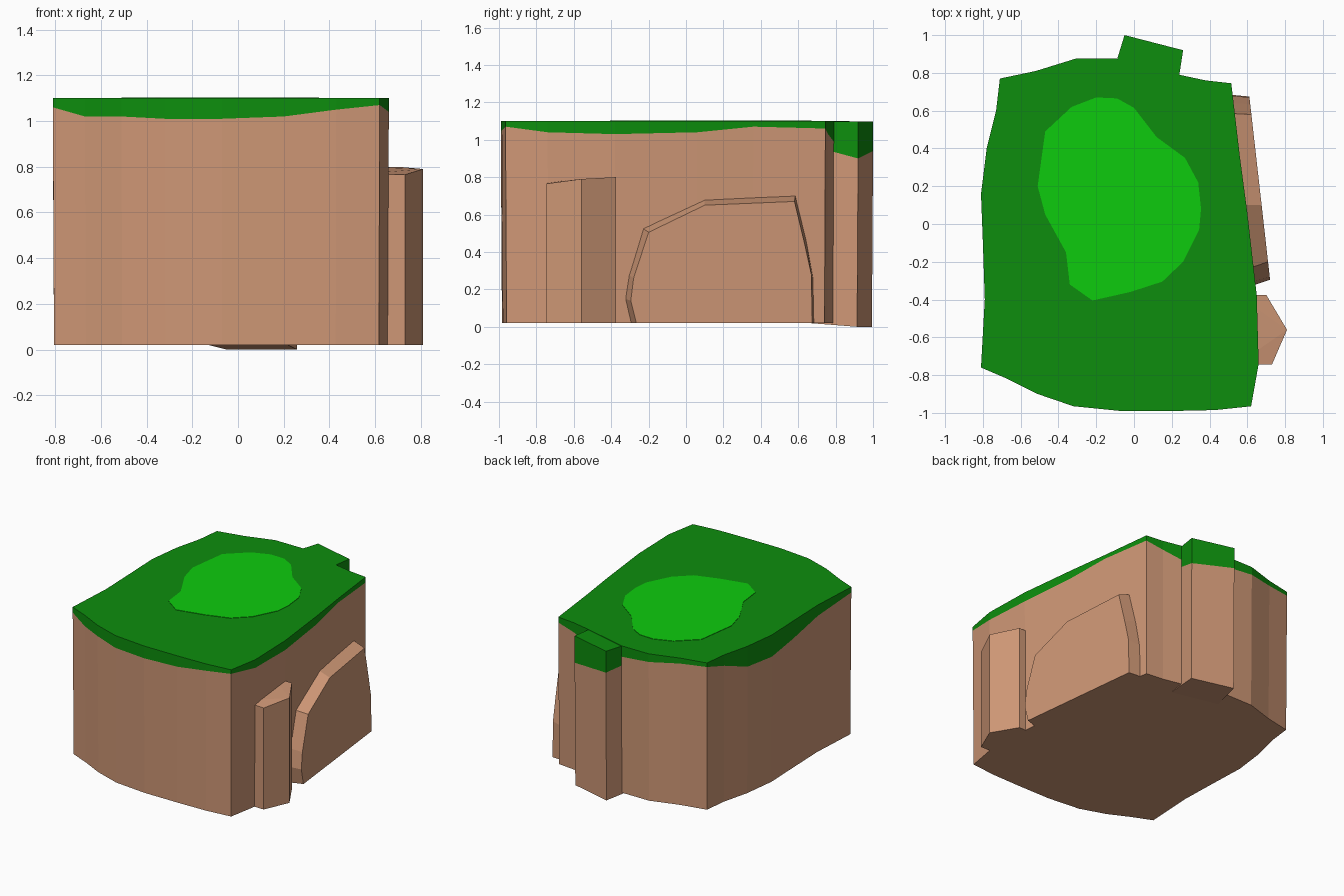
import bpy
import bmesh

cube = bpy.data.objects.get("Cube")
if cube:
    bpy.data.objects.remove(cube, do_unlink=True)


def make_material(name, rgb):
    mat = bpy.data.materials.new(name)
    mat.use_nodes = True
    colour = (*rgb, 1)
    mat.diffuse_color = colour
    mat.node_tree.nodes["Principled BSDF"].inputs["Base Color"].default_value = colour
    return mat


ROCK = make_material("tan rock", (0.62, 0.31, 0.18))
GRASS = make_material("dark grass", (0.004, 0.27, 0.004))
LIGHT_GRASS = make_material("light grass", (0.004, 0.6, 0.004))


def loft(name, rings, materials):
    """Join equal rings of points with walls and close both ends.

    materials holds one entry for each band of walls; the last also
    colours the top cap and the first the bottom cap."""
    slots = list(dict.fromkeys(materials))
    bm = bmesh.new()
    loops = [[bm.verts.new(p) for p in ring] for ring in rings]
    count = len(loops[0])
    for lower, upper, mat in zip(loops, loops[1:], materials):
        for i in range(count):
            j = (i + 1) % count
            face = bm.faces.new((lower[i], lower[j], upper[j], upper[i]))
            face.material_index = slots.index(mat)
    bm.faces.new(loops[0][::-1]).material_index = slots.index(materials[0])
    bm.faces.new(loops[-1]).material_index = slots.index(materials[-1])
    bmesh.ops.recalc_face_normals(bm, faces=bm.faces)
    caps = [f for f in bm.faces if len(f.verts) > 4]
    bmesh.ops.triangulate(bm, faces=caps)
    mesh = bpy.data.meshes.new(name)
    bm.to_mesh(mesh)
    bm.free()
    for mat in slots:
        mesh.materials.append(mat)
    obj = bpy.data.objects.new(name, mesh)
    bpy.context.collection.objects.link(obj)
    return obj


def grassy_rock(name, outline, base, top):
    """Rock wall with a turf cap; each outline point is x, y, turf edge height."""
    foot = [(x * 0.994, y * 0.994, base(y)) for x, y, z in outline]
    edge = [(x, y, z) for x, y, z in outline]
    rim = [(x, y, top) for x, y, z in outline]
    return loft(name, [foot, edge, rim], [ROCK, GRASS])


# Main cliff block with its sagging turf edge
cliff = [
    (-0.81, -0.76, 1.06), (-0.67, -0.82, 1.02), (-0.51, -0.9, 1.02),
    (-0.32, -0.965, 1.01), (-0.07, -0.99, 1.01), (0.2, -0.99, 1.02),
    (0.43, -0.985, 1.05), (0.62, -0.965, 1.07), (0.66, -0.74, 1.04),
    (0.65, -0.38, 1.03), (0.6, 0.06, 1.04), (0.56, 0.36, 1.07),
    (0.515, 0.745, 1.06), (0.38, 0.76, 1.03), (0.24, 0.79, 0.99),
    (-0.09, 0.875, 1.02), (-0.31, 0.875, 1.04), (-0.52, 0.81, 1.06),
    (-0.71, 0.77, 1.07), (-0.73, 0.6, 1.02), (-0.78, 0.4, 0.95),
    (-0.81, 0.16, 0.94), (-0.8, -0.1, 0.97), (-0.79, -0.4, 1.02),
]
grassy_rock("cliff_block", cliff, lambda y: 0.02, 1.1)

# Square outcrop on the back, dipping slightly below the block
outcrop = [(0.22, 0.66, 0.97), (0.26, 0.92, 0.9),
           (-0.05, 1.0, 0.94), (-0.13, 0.74, 0.97)]
grassy_rock("back_outcrop", outcrop, lambda y: 0.0 if y > 0.8 else 0.02, 1.097)

# Light grass patch lying on the turf
patch = [
    (-0.51, 0.2), (-0.47, 0.49), (-0.33, 0.62), (-0.2, 0.67), (-0.09, 0.665),
    (0, 0.615), (0.12, 0.46), (0.27, 0.35), (0.34, 0.22), (0.355, 0.08),
    (0.345, -0.03), (0.26, -0.2), (0.15, -0.305), (-0.02, -0.36),
    (-0.22, -0.405), (-0.34, -0.32), (-0.36, -0.15), (-0.47, 0.05),
]
loft("grass_patch", [[(x, y, z) for x, y in patch] for z in (1.095, 1.103)],
     [LIGHT_GRASS])

# Angular pillar on the left side
pillar = [(0.55, -0.74, 0.77), (0.73, -0.745, 0.765), (0.81, -0.56, 0.79),
          (0.7, -0.375, 0.8), (0.55, -0.375, 0.8)]
loft("side_pillar", [[(x, y, 0.02) for x, y, z in pillar], pillar], [ROCK])

# Bevelled rock slab leaning along the left side
slab_back = [(-0.3, 0.02), (-0.33, 0.15), (-0.31, 0.28), (-0.235, 0.53),
             (0.1, 0.685), (0.585, 0.705), (0.64, 0.48), (0.68, 0.26), (0.685, 0.02)]
slab_front = [(-0.265, 0.02), (-0.295, 0.14), (-0.28, 0.26), (-0.2, 0.505),
              (0.1, 0.65), (0.58, 0.67), (0.635, 0.44), (0.67, 0.28), (0.675, 0.02)]


def slab_ring(points, offset):
    return [(offset - 0.113 * y, y, z) for y, z in points]


loft("side_slab", [slab_ring(slab_back, 0.58), slab_ring(slab_front, 0.687)], [ROCK])
